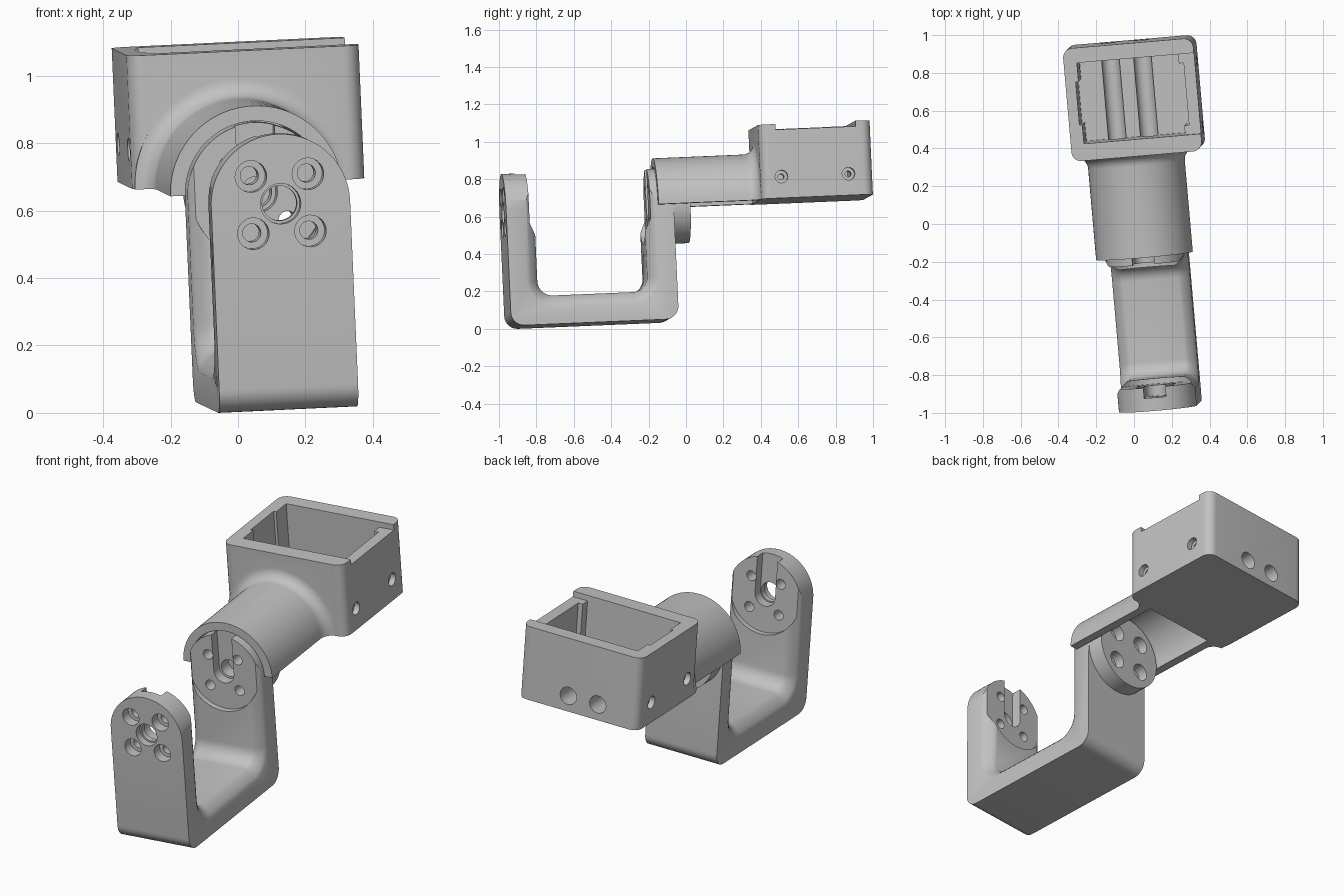
import bpy, bmesh
from math import sin, cos, pi, radians
from mathutils import Matrix, Vector, Euler

cube = bpy.data.objects.get("Cube")
if cube:
    bpy.data.objects.remove(cube)

grey = bpy.data.materials.new("plain grey")
grey.use_nodes = True
grey.diffuse_color = (0.54, 0.54, 0.54, 1)
grey.node_tree.nodes["Principled BSDF"].inputs["Base Color"].default_value = (0.54, 0.54, 0.54, 1)


def add_object(name, bm):
    bmesh.ops.recalc_face_normals(bm, faces=bm.faces)
    mesh = bpy.data.meshes.new(name)
    bm.to_mesh(mesh)
    bm.free()
    obj = bpy.data.objects.new(name, mesh)
    bpy.context.collection.objects.link(obj)
    mesh.materials.append(grey)
    return obj


def prism_bm(points, axis, a, b):
    """Extrude a 2D outline along X, Y or Z from a to b."""
    place = {"X": lambda p, d: (d, p[0], p[1]),
             "Y": lambda p, d: (p[0], d, p[1]),
             "Z": lambda p, d: (p[0], p[1], d)}[axis]
    bm = bmesh.new()
    face = bm.faces.new([bm.verts.new(place(p, a)) for p in points])
    ext = bmesh.ops.extrude_face_region(bm, geom=[face])
    verts = [g for g in ext["geom"] if isinstance(g, bmesh.types.BMVert)]
    bmesh.ops.translate(bm, verts=verts, vec=place((0, 0), b - a))
    return bm


def prism(name, points, axis, a, b):
    return add_object(name, prism_bm(points, axis, a, b))


def arc(cx, cy, r, start, end, n):
    angles = [radians(start + (end - start) * i / n) for i in range(n + 1)]
    return [(cx + r * cos(t), cy + r * sin(t)) for t in angles]


def rect(x0, x1, y0, y1):
    return [(x0, y0), (x1, y0), (x1, y1), (x0, y1)]


def cylinder(axis, cx, cy, r, a, b, n=40):
    return prism("cutter", arc(cx, cy, r, 0, 360, n)[:-1], axis, a, b)


def combine(obj, tool, op="DIFFERENCE"):
    mod = obj.modifiers.new("bool", "BOOLEAN")
    mod.operation, mod.object, mod.solver = op, tool, "EXACT"
    bpy.context.view_layer.objects.active = obj
    bpy.ops.object.modifier_apply(modifier=mod.name)
    bpy.data.objects.remove(tool)


# U-shaped bracket: two upright arms joined by a base
R, LENGTH, BASE, WALL, TOP = 0.207, 0.9, -0.615, 0.155, 0.23
inner0, inner1, floor = WALL, LENGTH - WALL, BASE + WALL
outline = [(0, TOP)]
outline += arc(0.07, BASE + 0.07, 0.07, 180, 270, 8)
outline += arc(LENGTH - 0.07, BASE + 0.07, 0.07, 270, 360, 8)
outline += [(LENGTH, TOP), (inner1, TOP)]
outline += arc(inner1 - 0.08, floor + 0.08, 0.08, 0, -90, 8)
outline += arc(inner0 + 0.08, floor + 0.08, 0.08, 270, 180, 8)
outline += [(inner0, TOP)]
bm = prism_bm(outline, "X", -R, R)
inner_edges = []
for e in bm.edges:
    mid = (e.verts[0].co + e.verts[1].co) / 2
    if (abs(mid.x) > R - 0.01 and inner0 - 0.01 < mid.y < inner1 + 0.01
            and mid.z > floor - 0.01):
        inner_edges.append(e)
bmesh.ops.bevel(bm, geom=inner_edges, offset=0.06, segments=5, profile=0.35,
                affect="EDGES")
bracket = add_object("bracket", bm)

# Round the arm tops
keep = arc(0, 0, R, 0, 180, 48) + [(-0.4, 0), (-0.4, -0.8), (0.4, -0.8), (0.4, 0)]
combine(bracket, prism("cutter", keep, "Y", -0.2, 1.2), "INTERSECT")

# Rear boss disc
BOSS = 0.99
combine(bracket, cylinder("Y", 0, 0, 0.204, LENGTH - 0.02, BOSS, 64), "UNION")

# Pockets, slots and screw holes; each arm has an outer face and an inner face
S = 0.085
for outer, inner, into in ((0, inner0, 1), (BOSS, inner1, -1)):
    pocket = inner - 0.03 * into
    beyond = inner + 0.06 * into
    a, b = sorted((pocket, beyond))
    combine(bracket, prism("cutter", arc(0, 0, 0.2, 180, 360, 32) +
                           [(0.2, 0.3), (-0.2, 0.3)], "Y", a, b))
    a, b = sorted((pocket - 0.055 * into, beyond))
    slot = arc(0, 0, 0.058, 180, 360, 20) + [(0.058, 0.3), (-0.058, 0.3)]
    combine(bracket, prism("cutter", slot, "Y", a, b))
    for sx in (-S, S):
        for sz in (-S, S):
            a, b = sorted((outer - 0.05 * into, outer + 0.055 * into))
            combine(bracket, cylinder("Y", sx, sz, 0.047, a, b, 32))
            a, b = sorted((outer - 0.05 * into, beyond))
            combine(bracket, cylinder("Y", sx, sz, 0.027, a, b, 24))

# Centre holes: through the front arm, blind in the rear arm
combine(bracket, cylinder("Y", 0, 0, 0.052, -0.05, inner0 + 0.05))
combine(bracket, cylinder("Y", 0, 0, 0.06, -0.05, 0.04))
combine(bracket, cylinder("Y", 0, 0, 0.046, inner1 - 0.05, LENGTH))

# Open box with rounded upright corners, set slightly off the sleeve axis
V0, V1, W, H, C, U = 1.36, 1.96, 0.346, 0.397, 0.05, 0.027
L, M = U - W, U + W
corners = (arc(M - C, V1 - C, C, 0, 90, 8) + arc(L + C, V1 - C, C, 90, 180, 8) +
           arc(L + C, V0 + C, C, 180, 270, 8) + arc(M - C, V0 + C, C, 270, 360, 8))
box = prism("box_with_half_sleeve", corners, "Z", 0, H)

# Half sleeve with a flared root, revolved about the long axis
profile = [(0.257, 0.815)] + arc(0.315, V0 - 0.058, 0.058, 180, 90, 8)
profile += [(0.315, V0 + 0.03), (0.212, V0 + 0.03), (0.212, 0.815)]
bm = bmesh.new()
verts = [bm.verts.new((r, v, 0)) for r, v in profile]
edges = [bm.edges.new((verts[i - 1], verts[i])) for i in range(len(verts))]
bmesh.ops.spin(bm, geom=verts + edges, cent=(0, 0, 0), axis=(0, -1, 0),
               angle=pi, steps=48)
bmesh.ops.holes_fill(bm, edges=[e for e in bm.edges if e.is_boundary], sides=0)
combine(box, add_object("sleeve", bm), "UNION")

# Cavity with side recesses and the lowered wall on the left
FLOOR, IN0, IN1 = 0.085, 1.45, 1.88
combine(box, prism("cutter", rect(L + 0.07, M - 0.085, IN0, IN1), "Z", FLOOR, 0.6))
combine(box, prism("cutter", rect(L + 0.055, U, IN0 + 0.1, IN1 - 0.1), "Z", FLOOR, 0.6))
combine(box, prism("cutter", rect(U, M - 0.06, IN0 + 0.05, IN1 - 0.05), "Z", FLOOR, 0.6))
combine(box, prism("cutter", rect(M - 0.15, M + 0.1, IN0, IN1), "Z", H - 0.03, 0.6))

# Long tool channels through the box
for x in (-S, S):
    combine(box, cylinder("Y", x, S, 0.047, V0 - 0.1, V1 + 0.1, 32))

# Side screw holes
for v in (1.47, 1.83):
    combine(box, cylinder("X", v, 0.115, 0.016, -0.5, 0.5, 20))
    for side in (-1, 1):
        a, b = sorted((U + side * (W - 0.03), U + side * 0.5))
        combine(box, cylinder("X", v, 0.115, 0.034, a, b, 28))

# Tilt the assembly, then seat it on the ground and centre it
parts = [bracket, box]
tilt = Euler((radians(2.4), radians(-2.7), radians(4.9))).to_matrix().to_4x4()
for p in parts:
    p.data.transform(tilt)
points = [v.co for p in parts for v in p.data.vertices]
low = Vector([min(c[i] for c in points) for i in range(3)])
high = Vector([max(c[i] for c in points) for i in range(3)])
move = Matrix.Translation((-(low.x + high.x) / 2, -(low.y + high.y) / 2, -low.z))
for p in parts:
    p.data.transform(move)
    p.data.update()
    bpy.ops.object.select_all(action="DESELECT")
    p.select_set(True)
    bpy.context.view_layer.objects.active = p
    bpy.ops.object.shade_smooth_by_angle(angle=radians(30))
